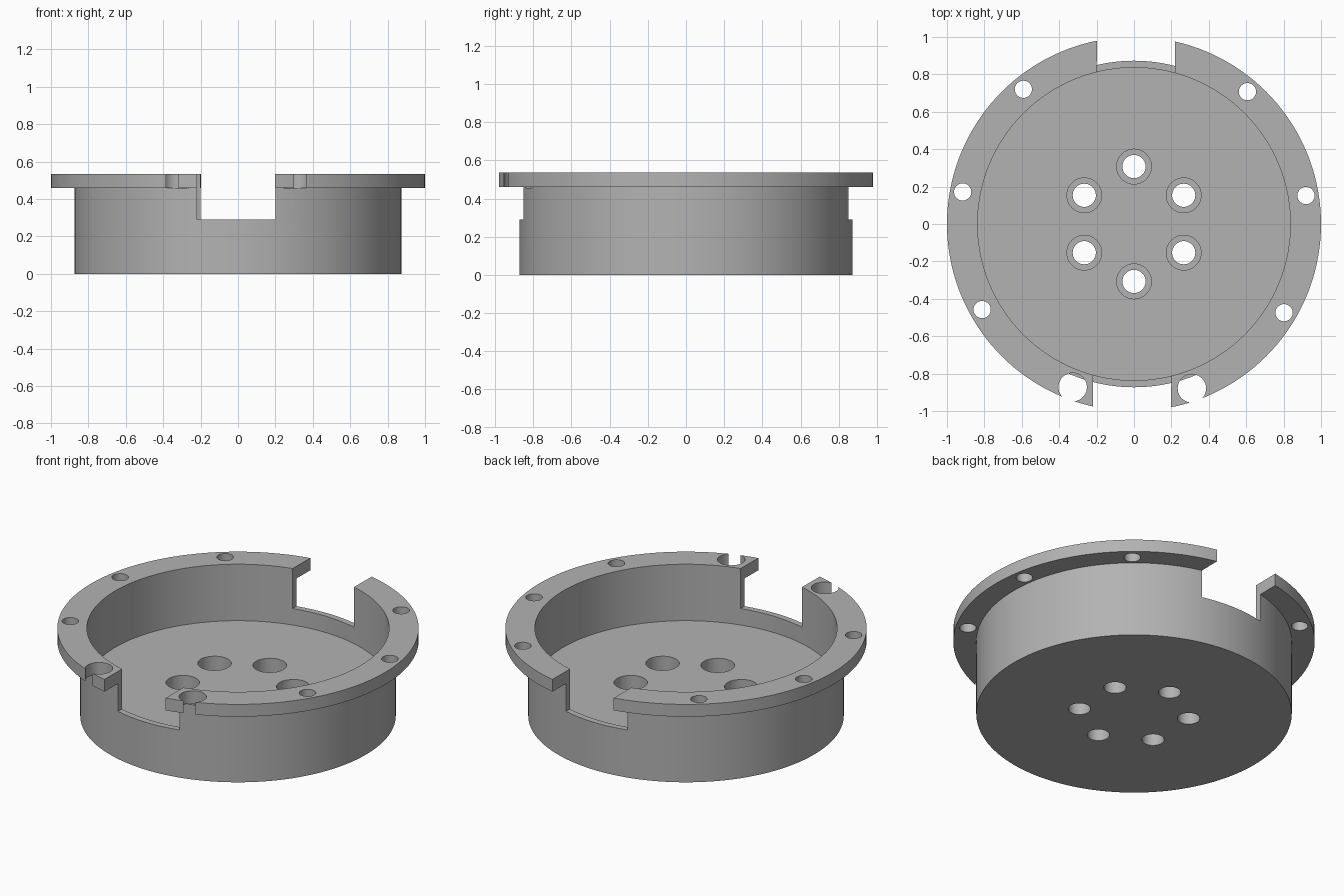
import bpy
import bmesh
from math import cos, sin, radians, tau
from mathutils import Matrix, Vector

old = bpy.data.objects.get("Cube")
if old:
    bpy.data.objects.remove(old)

# Main dimensions
HEIGHT, FLANGE_Z, FLOOR_Z, SLOT_Z = 0.535, 0.46, 0.19, 0.29
FLANGE_R, WALL_R, INNER_R = 1.0, 0.873, 0.836

grey = bpy.data.materials.new("plain grey")
grey.use_nodes = True
colour = (0.45, 0.45, 0.45, 1)
grey.diffuse_color = colour
grey.node_tree.nodes["Principled BSDF"].inputs["Base Color"].default_value = colour


def make_object(name, bm):
    bmesh.ops.recalc_face_normals(bm, faces=bm.faces)
    mesh = bpy.data.meshes.new(name)
    bm.to_mesh(mesh)
    bm.free()
    mesh.materials.append(grey)
    obj = bpy.data.objects.new(name, mesh)
    bpy.context.collection.objects.link(obj)
    return obj


def lathe(name, profile, steps, centre=(0, 0)):
    """Revolve a radius/height profile around a vertical axis."""
    bm = bmesh.new()
    verts = [bm.verts.new((r, 0, z)) for r, z in profile]
    edges = [bm.edges.new(pair) for pair in zip(verts, verts[1:])]
    bmesh.ops.spin(bm, geom=verts + edges, cent=(0, 0, 0), axis=(0, 0, 1),
                   angle=tau, steps=steps)
    bmesh.ops.remove_doubles(bm, verts=bm.verts, dist=0.0001)
    bmesh.ops.translate(bm, verts=bm.verts, vec=Vector((*centre, 0)))
    return make_object(name, bm)


def cut(target, cutter):
    mod = target.modifiers.new("cut", 'BOOLEAN')
    mod.operation = 'DIFFERENCE'
    mod.solver = 'EXACT'
    mod.object = cutter
    bpy.context.view_layer.objects.active = target
    bpy.ops.object.modifier_apply(modifier=mod.name)
    bpy.data.objects.remove(cutter)


def polar(radius, degrees):
    return radius * cos(radians(degrees)), radius * sin(radians(degrees))


def drill(target, radius, bottom, centre):
    top = HEIGHT + 0.1
    cut(target, lathe("drill", [(0, bottom), (radius, bottom), (radius, top), (0, top)],
                      40, centre))


# Round cup with a floor, a thin wall and an outer flange
cup = lathe("flanged_cup", [
    (0, 0), (WALL_R, 0), (WALL_R, FLANGE_Z), (FLANGE_R, FLANGE_Z),
    (FLANGE_R, HEIGHT), (INNER_R, HEIGHT), (INNER_R, FLOOR_Z), (0, FLOOR_Z)], 144)

# Slot through the front and back of the wall, turned very slightly
bm = bmesh.new()
bmesh.ops.create_cube(bm, size=1, matrix=(
    Matrix.Rotation(radians(-0.65), 4, 'Z')
    @ Matrix.Translation((0, 0, SLOT_Z + 0.25))
    @ Matrix.Diagonal((0.418, 2.4, 0.5, 1))))
cut(cup, make_object("slot_cutter", bm))

# Flange holes, with the two at the front wide enough to break the rim
for i in range(9):
    if i == 2:      # this position falls in the back slot
        continue
    centre = polar(0.932, 9.4 + 40 * i)
    if i in (6, 7):
        drill(cup, 0.076, FLANGE_Z - 0.004, centre)
    else:
        drill(cup, 0.046, FLANGE_Z - 0.05, centre)

# Ring of counterbored holes through the floor
for i in range(6):
    cut(cup, lathe("counterbore", [
        (0, -0.1), (0.062, -0.1), (0.062, 0.09), (0.093, 0.09),
        (0.093, 0.3), (0, 0.3)], 40, polar(0.307, 30 + 60 * i)))

# Smooth round walls with crisp edges
bpy.ops.object.select_all(action='DESELECT')
cup.select_set(True)
bpy.context.view_layer.objects.active = cup
bpy.ops.object.shade_smooth_by_angle(angle=radians(30))
